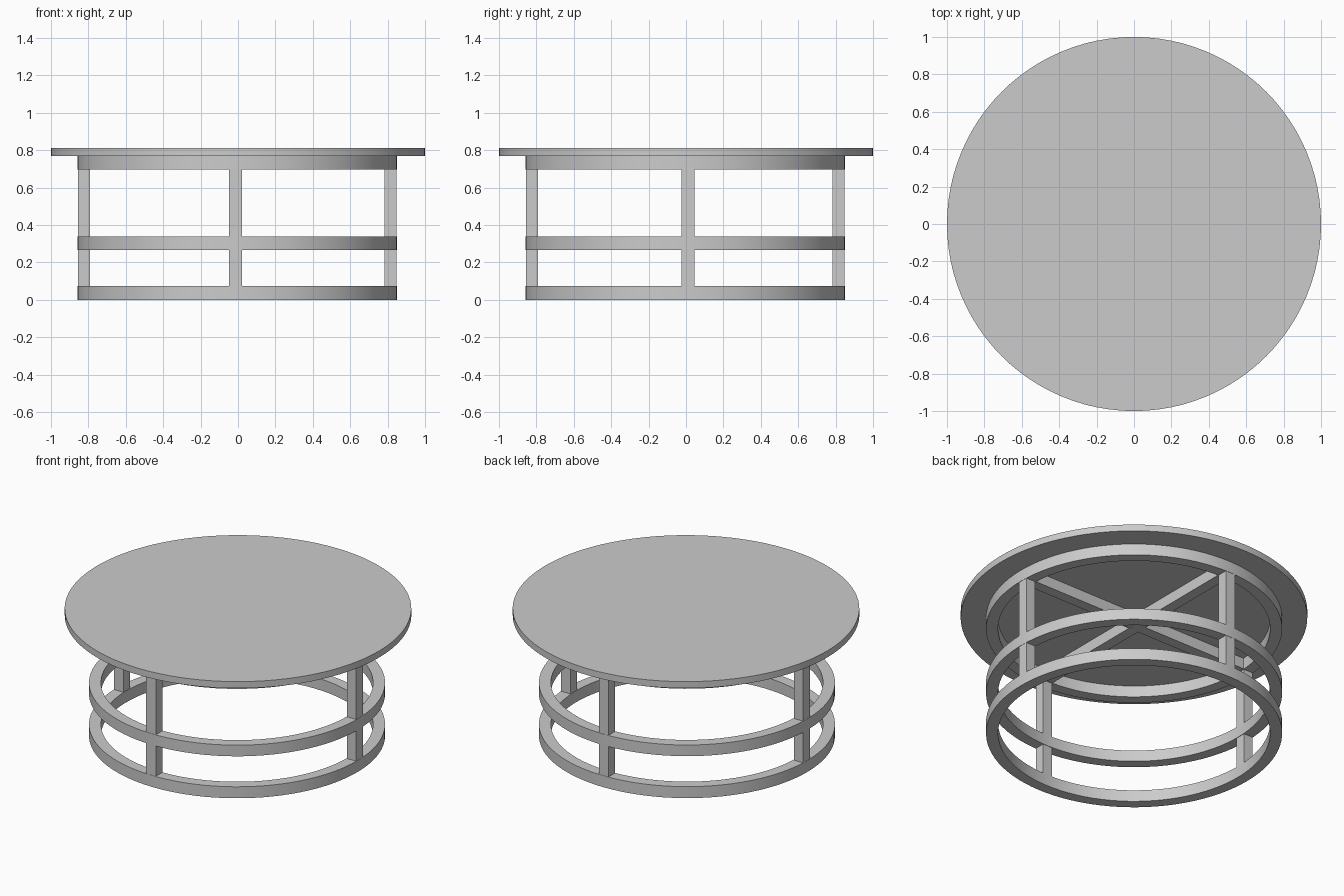
import bpy
import bmesh
import math
from mathutils import Matrix, Vector

cube = bpy.data.objects.get("Cube")
if cube:
    bpy.data.objects.remove(cube, do_unlink=True)

GREY = (0.6, 0.6, 0.6, 1.0)
mat = bpy.data.materials.new("plain_grey")
mat.use_nodes = True
mat.diffuse_color = GREY
mat.node_tree.nodes["Principled BSDF"].inputs["Base Color"].default_value = GREY

SEGMENTS = 96
CENTRE = -0.004           # base frame sits slightly off the top's axis
OUTER, INNER = 0.854, 0.785
BAR = 0.068               # leg and rail width
TOP_Z, HEIGHT = 0.768, 0.81


def finish(name, bm, smooth=False):
    bmesh.ops.recalc_face_normals(bm, faces=bm.faces)
    mesh = bpy.data.meshes.new(name)
    bm.to_mesh(mesh)
    bm.free()
    mesh.materials.append(mat)
    obj = bpy.data.objects.new(name, mesh)
    bpy.context.collection.objects.link(obj)
    if smooth:
        bpy.ops.object.select_all(action="DESELECT")
        obj.select_set(True)
        bpy.context.view_layer.objects.active = obj
        bpy.ops.object.shade_smooth_by_angle(angle=math.radians(30))
    return obj


def box(name, low, high):
    low, high = Vector(low), Vector(high)
    bm = bmesh.new()
    bmesh.ops.create_cube(bm, size=1, matrix=Matrix.Translation((low + high) / 2)
                          @ Matrix.Diagonal((*(high - low), 1)))
    return finish(name, bm)


def ring(name, z0, z1):
    # Spin a rectangular section around the base axis
    bm = bmesh.new()
    section = [(INNER, z0), (OUTER, z0), (OUTER, z1), (INNER, z1)]
    face = bm.faces.new([bm.verts.new((CENTRE + r, CENTRE, z)) for r, z in section])
    geom = list(face.verts) + list(face.edges)
    bm.faces.remove(face)
    bmesh.ops.spin(bm, geom=geom, cent=(CENTRE, CENTRE, 0), axis=(0, 0, 1),
                   angle=math.tau, steps=SEGMENTS)
    bmesh.ops.remove_doubles(bm, verts=bm.verts, dist=0.0005)
    return finish(name, bm, True)


# Round table top
bm = bmesh.new()
bmesh.ops.create_cone(bm, cap_ends=True, segments=SEGMENTS, radius1=1, radius2=1,
                      depth=HEIGHT - TOP_Z,
                      matrix=Matrix.Translation((0, 0, (TOP_Z + HEIGHT) / 2)))
finish("table_top", bm, True)

# Three hoops of the base
ring("bottom_ring", 0, 0.073)
ring("middle_ring", 0.267, 0.338)
ring("upper_ring", 0.696, TOP_Z)

# Four legs between the hoops, and the crossed rails beneath the top
FRONT_X, SIDE_Y = -0.0135, 0.011
near, far, half = INNER + 0.002, OUTER - 0.002, BAR / 2
for sign, lengthwise, sideways in ((-1, "front", "right"), (1, "back", "left")):
    a, b = sorted((CENTRE + sign * near, CENTRE + sign * far))
    box(lengthwise + "_leg", (FRONT_X - half, a, 0.002), (FRONT_X + half, b, TOP_Z))
    box(sideways + "_leg", (a, SIDE_Y - half, 0.002), (b, SIDE_Y + half, TOP_Z))

low, high = CENTRE - near, CENTRE + near
box("lengthwise_rail", (FRONT_X - half, low, 0.698), (FRONT_X + half, high, TOP_Z))
box("crosswise_rail", (low, SIDE_Y - half, 0.699), (high, SIDE_Y + half, TOP_Z))
